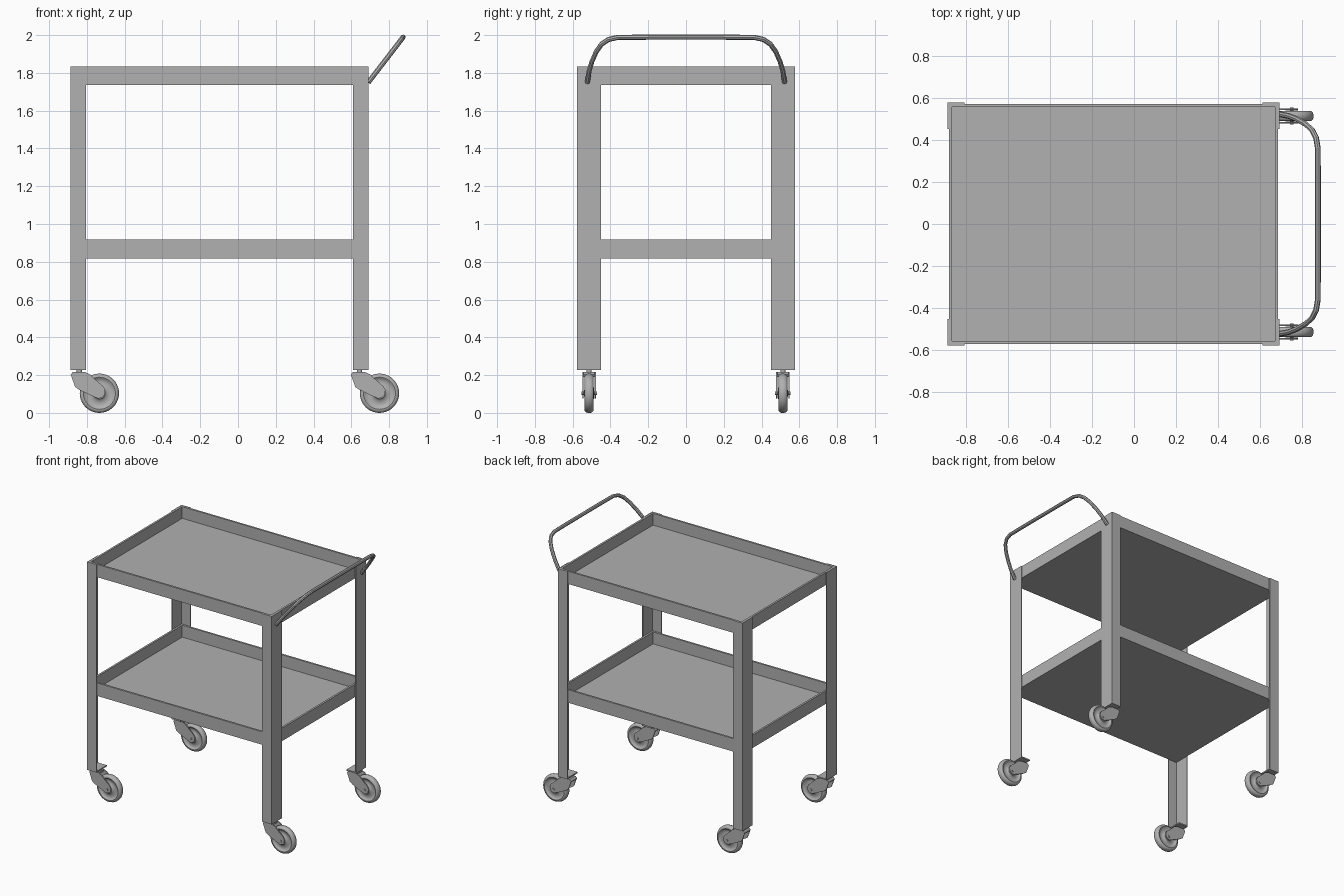
import bpy, bmesh
from math import cos, sin, tau, radians
from mathutils import Vector

if "Cube" in bpy.data.objects:
    bpy.data.objects.remove(bpy.data.objects["Cube"])

X0, X1, Y = -0.886, 0.691, 0.576      # outer frame limits
T = 0.006                             # sheet thickness
LEG_Z0, LEG_Z1 = 0.228, 1.834

grey = bpy.data.materials.new("grey_metal")
grey.diffuse_color = (0.44, 0.44, 0.44, 1)
grey.use_nodes = True
grey.node_tree.nodes["Principled BSDF"].inputs["Base Color"].default_value = grey.diffuse_color


def make(name, bm, smooth=False):
    bmesh.ops.recalc_face_normals(bm, faces=bm.faces[:])
    me = bpy.data.meshes.new(name)
    bm.to_mesh(me)
    bm.free()
    me.materials.append(grey)
    ob = bpy.data.objects.new(name, me)
    bpy.context.collection.objects.link(ob)
    if smooth:
        bpy.ops.object.select_all(action='DESELECT')
        ob.select_set(True)
        bpy.context.view_layer.objects.active = ob
        bpy.ops.object.shade_smooth_by_angle(angle=radians(35))
    return ob


def prism(bm, pts, vec):
    f = bm.faces.new([bm.verts.new(p) for p in pts])
    r = bmesh.ops.extrude_face_region(bm, geom=[f], use_keep_orig=True)
    vs = [v for v in r['geom'] if isinstance(v, bmesh.types.BMVert)]
    bmesh.ops.translate(bm, verts=vs, vec=vec)


def box(bm, x0, x1, y0, y1, z0, z1):
    prism(bm, [(x0, y0, z0), (x1, y0, z0), (x1, y1, z0), (x0, y1, z0)], (0, 0, z1 - z0))


def lathe(bm, prof, cx, cz, n=40):
    # closed (radius, y) profile turned about a y-parallel axle
    rings = [[bm.verts.new((cx + r * cos(tau * i / n), y, cz + r * sin(tau * i / n)))
              for i in range(n)] for r, y in prof]
    for a, b in zip(rings, rings[1:] + rings[:1]):
        for i in range(n):
            j = (i + 1) % n
            bm.faces.new((a[i], a[j], b[j], b[i]))


# Trays: thin floor with an upright rim, open on top
def tray(name, z0, z1):
    bm = bmesh.new()
    xa, xb, y, w = X0 + T, X1 - T, Y - T, 0.015
    loops = []
    for d, z in ((0, z0), (0, z1), (w, z1), (w, z0 + 0.008)):
        loops.append([bm.verts.new(p) for p in (
            (xa + d, -y + d, z), (xb - d, -y + d, z), (xb - d, y - d, z), (xa + d, y - d, z))])
    for a, b in zip(loops, loops[1:]):
        for i in range(4):
            j = (i + 1) % 4
            bm.faces.new((a[i], a[j], b[j], b[i]))
    bm.faces.new(loops[0])
    bm.faces.new(loops[-1])
    make(name, bm)


tray("top_tray", 1.735, LEG_Z1 - 0.001)
tray("lower_tray", 0.818, 0.918)

# Caster, modelled with its stem axis at x = 0, y = 0
def caster_mesh():
    bm = bmesh.new()
    cx, cz = 0.106, 0.104
    half = [(0.012, 0.026), (0.03, 0.025), (0.036, 0.019), (0.048, 0.014), (0.06, 0.013),
            (0.072, 0.015), (0.077, 0.019), (0.085, 0.024), (0.093, 0.023), (0.1, 0.017),
            (0.104, 0.007)]
    lathe(bm, half + [(r, -y) for r, y in reversed(half)], cx, cz)
    # axle bolt with heads
    for s in (1, -1):
        lathe(bm, [(0.0005, s * 0.036), (0.009, s * 0.036), (0.009, s * 0.041),
                   (0.0005, s * 0.041)], cx, cz, 12)
    lathe(bm, [(0.0005, -0.037), (0.008, -0.037), (0.008, 0.037), (0.0005, 0.037)], cx, cz, 12)
    # fork cheeks
    side = [(-0.046, 0.203), (-0.034, 0.217), (0.03, 0.216), (0.058, 0.203), (0.09, 0.172),
            (0.125, 0.143), (0.137, 0.122), (0.135, 0.097), (0.122, 0.082), (0.1, 0.076),
            (0.06, 0.093), (0.0, 0.122), (-0.022, 0.137)]
    for y in (-0.036, 0.029):
        prism(bm, [(x, y, z) for x, z in side], (0, 0.007, 0))
    # crown and back strip of the fork
    box(bm, -0.034, 0.032, -0.029, 0.029, 0.203, 0.217)
    prism(bm, [(-0.046, -0.029, 0.203), (-0.034, -0.029, 0.217), (-0.028, -0.029, 0.209),
               (-0.036, -0.029, 0.19)], (0, 0.058, 0))
    # stem
    ring = [(0.014 * cos(tau * i / 16), 0.014 * sin(tau * i / 16), 0.21) for i in range(16)]
    prism(bm, ring, (0, 0, 0.022))
    return bm


first = make("caster_1", caster_mesh(), True)
spots = [(x, y) for x in (-0.84, 0.643) for y in (-0.513, 0.513)]
for i, (x, y) in enumerate(spots):
    ob = first
    if i:
        ob = first.copy()
        ob.name = f"caster_{i + 1}"
        bpy.context.collection.objects.link(ob)
    ob.location = (x, y, 0)

# Angle-profile legs with a small foot plate
for i, (cx, sx) in enumerate(((X0, 1), (X1, -1))):
    for k, sy in enumerate((1, -1)):
        bm = bmesh.new()
        cy, a, b = -sy * Y, 0.081, 0.125
        ell = [(0, 0), (a, 0), (a, T), (T, T), (T, b), (0, b)]
        prism(bm, [(cx + sx * u, cy + sy * v, LEG_Z0) for u, v in ell], (0, 0, LEG_Z1 - LEG_Z0))
        make(f"leg_{2 * i + k + 1}", bm)
        bm = bmesh.new()
        xs = sorted((cx + sx * T, cx + sx * a))
        ys = sorted((cy + sy * T, cy + sy * b))
        box(bm, *xs, *ys, LEG_Z0, LEG_Z0 + 0.01)
        make(f"foot_plate_{2 * i + k + 1}", bm)

# Slanted push handle: swept tube, leaning outward
half = [(0.522, 1.75), (0.513, 1.81), (0.498, 1.86), (0.475, 1.912), (0.447, 1.952),
        (0.41, 1.977), (0.36, 1.988), (0.2, 1.989)]
path = half + [(-y, z) for y, z in reversed(half)]
cu = bpy.data.curves.new("push_handle", 'CURVE')
cu.dimensions = '3D'
cu.bevel_depth = 0.0135
cu.bevel_resolution = 2
cu.use_fill_caps = True
cu.materials.append(grey)
sp = cu.splines.new('POLY')
sp.points.add(len(path) - 1)
for p, (y, z) in zip(sp.points, path):
    p.co = (0.69 + (z - 1.75) * 0.77, y, z, 1)
sp.use_smooth = False
bpy.context.collection.objects.link(bpy.data.objects.new("push_handle", cu))
